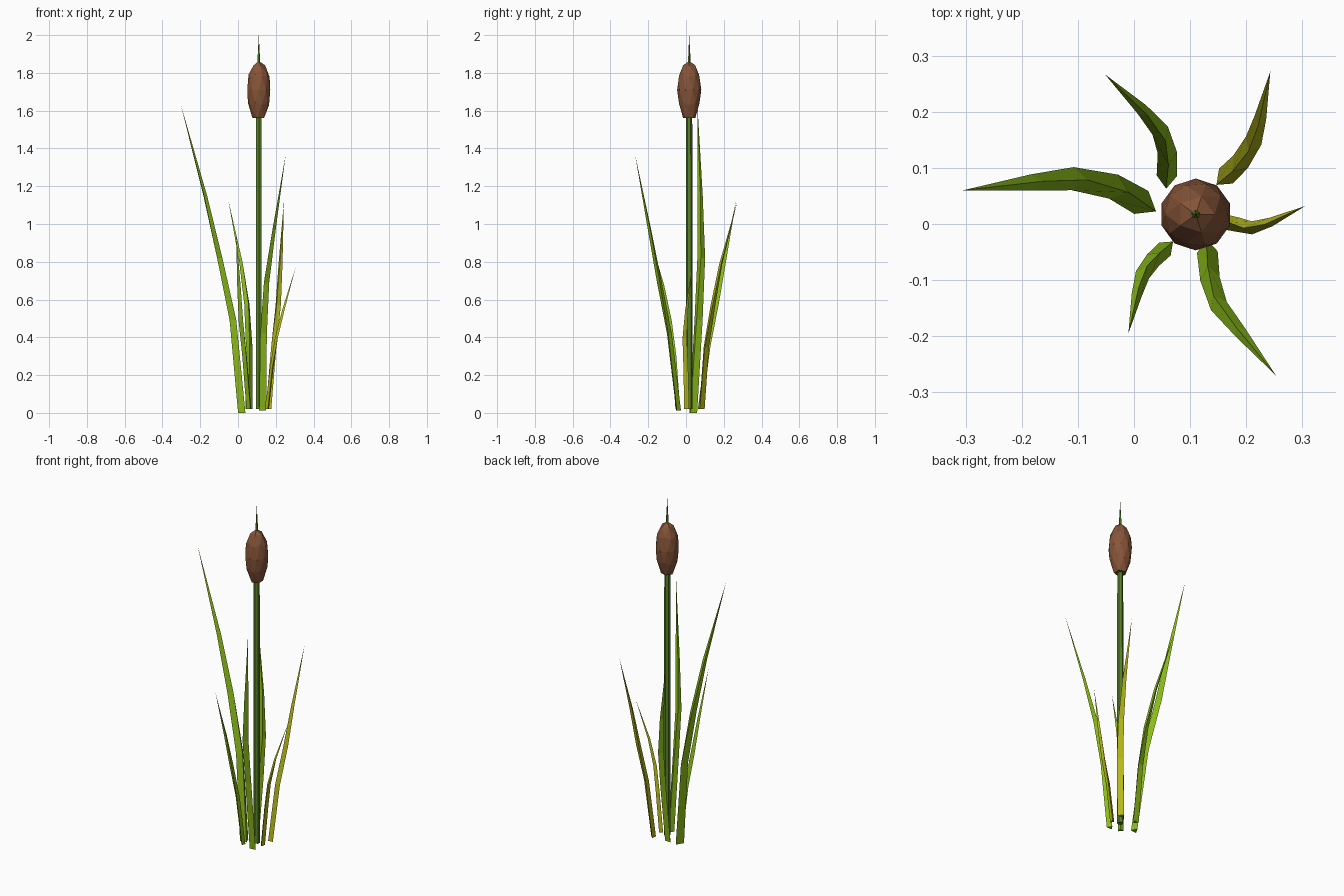
import bpy, bmesh
from mathutils import Vector

if "Cube" in bpy.data.objects:
    bpy.data.objects.remove(bpy.data.objects["Cube"])


def material(name, rgb):
    m = bpy.data.materials.new(name)
    m.diffuse_color = (*rgb, 1)
    m.use_nodes = True
    m.node_tree.nodes["Principled BSDF"].inputs["Base Color"].default_value = m.diffuse_color
    return m


def finish(bm, name, mat):
    bmesh.ops.recalc_face_normals(bm, faces=bm.faces)
    me = bpy.data.meshes.new(name)
    bm.to_mesh(me)
    bm.free()
    me.materials.append(mat)
    ob = bpy.data.objects.new(name, me)
    bpy.context.collection.objects.link(ob)
    return ob


def leaf(name, path, tip, z0, width, mat):
    """Three-sided tapering blade: flat outer face, ridge facing the stem."""
    fractions = (0, 0.3, 0.5, 0.7)
    taper = (1, 0.95, 0.86, 0.6)
    pts = [Vector((x, y, z0 + f * (tip[2] - z0))) for (x, y), f in zip(path, fractions)]
    pts.append(Vector(tip))
    bm = bmesh.new()
    rings = []
    for i, t in enumerate(taper):
        out = pts[i + 1] - pts[max(i - 1, 0)]
        out.z = 0
        out.normalize()
        side = Vector((-out.y, out.x, 0))
        w = width * t
        rings.append([bm.verts.new(pts[i] + side * s * w + out * d * w)
                      for s, d in ((0.5, 0.22), (-0.5, 0.22), (0, -0.42))])
    for a, b in zip(rings, rings[1:]):
        for k in range(3):
            j = (k + 1) % 3
            bm.faces.new((a[k], a[j], b[j], b[k]))
    end = bm.verts.new(pts[-1])
    for k in range(3):
        bm.faces.new((rings[-1][k], rings[-1][(k + 1) % 3], end))
    bm.faces.new(rings[0])
    return finish(bm, name, mat)


def tapered(name, z0, z1, r0, r1, sides, mat):
    bm = bmesh.new()
    bmesh.ops.create_cone(bm, cap_ends=True, segments=sides, radius1=r0, radius2=r1, depth=z1 - z0)
    bmesh.ops.translate(bm, verts=bm.verts, vec=(CX, CY, (z0 + z1) / 2))
    return finish(bm, name, mat)


CX, CY = 0.11, 0.017
green = material("leaf green", (0.26, 0.50, 0.01))
yellow = material("leaf yellow green", (0.46, 0.48, 0.01))
dark = material("stem green", (0.10, 0.22, 0.02))
brown = material("seed head brown", (0.24, 0.09, 0.04))

# stem and top spike
tapered("stem", 0.02, 1.60, 0.018, 0.016, 6, dark)
tapered("top_spike", 1.84, 2.0, 0.009, 0.0, 5, dark)

# seed head: stretched faceted sphere with a flat bottom
bm = bmesh.new()
bmesh.ops.create_icosphere(bm, subdivisions=2, radius=1)
for v in bm.verts:
    z = 1.71 + 0.153 * v.co.z
    if v.co.z < -0.8:
        z = 1.56
    v.co = Vector((CX + 0.064 * v.co.x, CY + 0.064 * v.co.y, z))
finish(bm, "seed_head", brown)

# leaves around the stem
leaf("leaf_left", [(0.022, 0.033), (-0.027, 0.063), (-0.1, 0.08), (-0.175, 0.075)],
     (-0.305, 0.06, 1.64), 0.0, 0.048, green)
leaf("leaf_back_left", [(0.058, 0.078), (0.06, 0.12), (0.05, 0.16), (0.018, 0.2)],
     (-0.052, 0.267, 1.13), 0.02, 0.036, green)
leaf("leaf_front_left", [(0.06, -0.04), (0.038, -0.06), (0.018, -0.085), (0.006, -0.122)],
     (-0.01, -0.195, 0.95), 0.02, 0.031, green)
leaf("leaf_right", [(0.155, 0.005), (0.18, 0.0), (0.205, -0.007), (0.24, 0.002)],
     (0.305, 0.032, 0.77), 0.02, 0.027, yellow)
leaf("leaf_front_right", [(0.13, -0.042), (0.134, -0.09), (0.148, -0.14), (0.187, -0.19)],
     (0.253, -0.27, 1.37), 0.012, 0.037, green)
leaf("leaf_back_right", [(0.158, 0.08), (0.185, 0.105), (0.21, 0.142), (0.224, 0.185)],
     (0.243, 0.272, 1.12), 0.02, 0.036, yellow)
